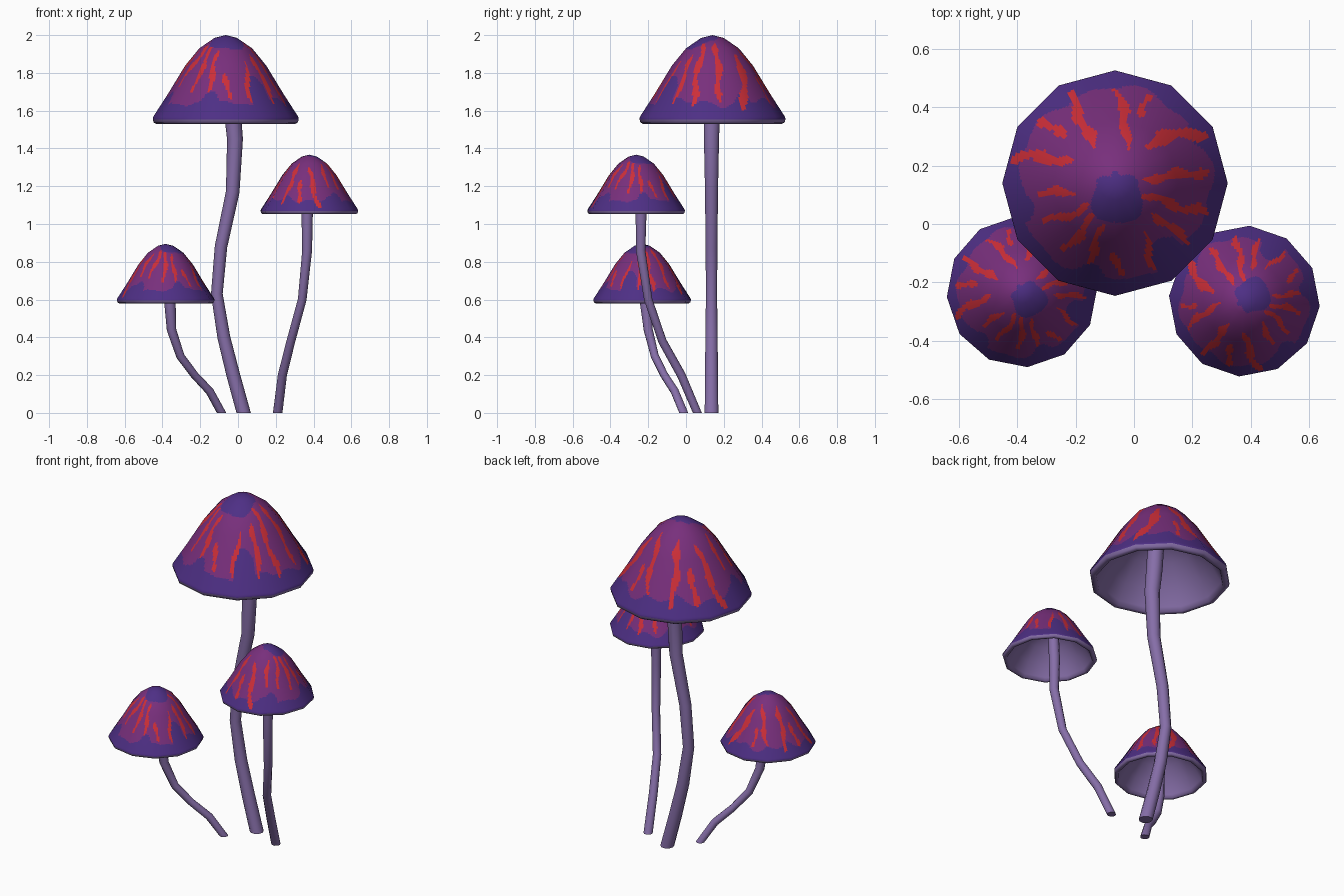
import bpy, bmesh, math
from mathutils import Vector

if "Cube" in bpy.data.objects:
    bpy.data.objects.remove(bpy.data.objects["Cube"])


def material(name, rgb):
    m = bpy.data.materials.new(name)
    lin = [((c / 255 + 0.055) / 1.055) ** 2.4 for c in rgb]
    m.diffuse_color = (*lin, 1)
    m.use_nodes = True
    m.node_tree.nodes["Principled BSDF"].inputs["Base Color"].default_value = m.diffuse_color
    return m


PLUM = material("plum cap", (120, 47, 124))
INDIGO = material("indigo rim", (78, 47, 133))
RED = material("red streaks", (205, 46, 56))
LILAC = material("lilac stem", (134, 110, 168))

SIDES, SUB, RINGS = 12, 14, 70
RADIUS = 0.385
# (radius, height above the cap's lower edge), full-size cap
CAP = [(0, .47), (.06, .455), (.14, .40), (.215, .308), (.305, .16), (.385, .036), (.386, .024)]
UNDER = [(.386, .024), (.382, .008), (.368, 0), (.35, .004), (.34, .03),
         (.29, .12), (.2, .225), (.1, .29), (0, .31)]
# streaks: outer angle, outer radius, inner angle, inner radius, half width (radii as fractions)
STREAKS = [(116, .91, 120, .35, .045), (90, .84, 72, .32, .04), (67, .85, 71, .62, .03),
           (28, .93, 50, .42, .06), (7, .85, 8, .25, .04), (-18, .88, -22, .26, .04),
           (-39, .86, -38, .42, .035), (-66, .85, -60, .5, .03), (-87, .83, -90, .62, .035),
           (251, .76, 254, .38, .035), (233, .76, 237, .33, .035), (208, .73, 220, .3, .035),
           (186, .70, 193, .36, .035), (166, .95, 155, .42, .05), (139, .89, 138, .6, .04)]
# indigo lobes reaching up from the rim: angle, radius, size
LOBES = [(-54, .80, .17), (30, .95, .17), (195, .88, .13), (-105, .86, .12), (100, .98, .12)]


def polar(deg, r):
    return Vector((r * math.cos(math.radians(deg)), r * math.sin(math.radians(deg))))


def cap_colour(p):
    """Material slot for a point on the cap, p in fractions of the cap radius."""
    r, a = p.length, math.atan2(p.y, p.x)
    if (p - Vector((.02, -.14))).length < .23 + .02 * math.sin(5 * a):
        return 1
    for i, (a0, r0, a1, r1, w) in enumerate(STREAKS):
        if r1 < r < r0:
            t = (r - r1) / (r0 - r1)
            mid = polar(a1 + (a0 - a1) * t, r)
            side = Vector((-mid.y, mid.x)).normalized()
            off = (p - mid).dot(side) + .02 * math.sin(17 * r + 2 * i)
            taper = min(1, .35 + 3 * t, .35 + 5 * (1 - t))
            if (p - mid).length < .3 and abs(off) < w * taper * (1 + .3 * math.sin(29 * r + i)):
                return 2
    if r > .85 + .025 * math.sin(5 * a + 1) + .02 * math.sin(11 * a):
        return 1
    if any((p - polar(d, q)).length < s for d, q, s in LOBES):
        return 1
    return 0


def finish(name, bm, mats):
    me = bpy.data.meshes.new(name)
    bmesh.ops.recalc_face_normals(bm, faces=bm.faces)
    for f in bm.faces:
        f.smooth = True
    bm.to_mesh(me)
    bm.free()
    for m in mats:
        me.materials.append(m)
    ob = bpy.data.objects.new(name, me)
    bpy.context.collection.objects.link(ob)
    return ob


def skin(bm, rings):
    """Quads between successive closed rings of vertices."""
    n = len(rings[0])
    for a, b in zip(rings, rings[1:]):
        for i in range(n):
            j = (i + 1) % n
            bm.faces.new((a[i], b[i], b[j], a[j]))


def resample(profile, count):
    """Evenly spaced points along a profile, each with a smoothed normal."""
    pts = [Vector(p) for p in profile]
    nor = []
    for i in range(len(pts)):
        d = pts[min(i + 1, len(pts) - 1)] - pts[max(i - 1, 0)]
        nor.append(Vector((-d.y, d.x)).normalized() if i else Vector((0, 1)))
    lens = [(b - a).length for a, b in zip(pts, pts[1:])]
    out = []
    for k in range(1, count + 1):
        s, i = sum(lens) * k / count, 0
        while i < len(lens) - 1 and s > lens[i]:
            s -= lens[i]
            i += 1
        t = min(1, s / lens[i])
        out.append((pts[i].lerp(pts[i + 1], t), nor[i].lerp(nor[i + 1], t)))
    return out


def build_cap(name, loc, scale, turn):
    # outer cap: a twelve-sided dome cut finely so the markings follow its faces
    bm = bmesh.new()
    rings, normals = [], [Vector((0, 0, 1))]
    top = bm.verts.new((0, 0, CAP[0][1]))
    for p, n in resample(CAP, RINGS):
        ring = []
        for i in range(SIDES * SUB):
            s, t = divmod(i, SUB)
            c = polar(s * 30, 1).lerp(polar(s * 30 + 30, 1), t / SUB)
            ring.append(bm.verts.new((c.x * p.x, c.y * p.x, p.y)))
            d = c.normalized()
            normals.append(Vector((d.x * n.x, d.y * n.x, n.y)).normalized())
        rings.append(ring)
    for i in range(SIDES * SUB):
        bm.faces.new((top, rings[0][i], rings[0][(i + 1) % (SIDES * SUB)]))
    skin(bm, rings)
    for f in bm.faces:
        c = f.calc_center_median()
        f.material_index = cap_colour(c.xy / RADIUS)
    # make sure the open dome faces outward after finishing
    cap = finish(name + "_cap", bm, [PLUM, INDIGO, RED])
    if cap.data.polygons[0].normal.z < 0:
        cap.data.flip_normals()
    cap.data.normals_split_custom_set_from_vertices(normals)

    # rolled lip and hollow underside
    bm = bmesh.new()
    rings = [[bm.verts.new((*(polar(i * 30, r)), z)) for i in range(SIDES)] for r, z in UNDER[:-1]]
    skin(bm, rings)
    centre = bm.verts.new((0, 0, UNDER[-1][1]))
    for i in range(SIDES):
        bm.faces.new((centre, rings[-1][i], rings[-1][(i + 1) % SIDES]))
    under = finish(name + "_underside", bm, [LILAC])
    if under.data.polygons[-1].normal.z > 0:
        under.data.flip_normals()
    for ob in (cap, under):
        ob.location = loc
        ob.scale = (scale,) * 3
        ob.rotation_euler.z = math.radians(turn)


def build_stem(name, path, sides=10):
    # path points: x, y, z, radius
    bm = bmesh.new()
    pts = [Vector(p[:3]) for p in path]
    rings = []
    for k, p in enumerate(pts):
        d = pts[min(k + 1, len(pts) - 1)] - pts[max(k - 1, 0)]
        q = Vector((0, 0, 1)).rotation_difference(d if k else Vector((0, 0, 1)))
        rings.append([bm.verts.new(p + q @ polar(i * 360 / sides, path[k][3]).to_3d())
                      for i in range(sides)])
    skin(bm, rings)
    bm.faces.new(rings[0])
    bm.faces.new(rings[-1])
    ob = finish(name + "_stem", bm, [LILAC])
    bpy.context.view_layer.objects.active = ob
    ob.select_set(True)
    bpy.ops.object.shade_smooth_by_angle(angle=math.radians(50))
    ob.select_set(False)


# tall mushroom
build_cap("tall", (-.065, .14, 1.53), 1, 0)
build_stem("tall", [(.03, .135, 0, .038), (-.025, .135, .2, .036), (-.075, .135, .4, .034),
                    (-.112, .135, .63, .031), (-.09, .135, .88, .033), (-.028, .135, 1.17, .036),
                    (-.016, .135, 1.45, .042), (-.03, .137, 1.6, .045), (-.045, .14, 1.84, .045)])
# middle mushroom on the right
build_cap("middle", (.378, -.264, 1.052), .67, 116)
build_stem("middle", [(.21, .06, 0, .025), (.235, -.025, .2, .024), (.28, -.125, .38, .023),
                      (.34, -.2, .6, .023), (.366, -.24, .86, .026), (.366, -.238, 1.05, .03),
                      (.37, -.245, 1.26, .03)])
# short mushroom on the left
build_cap("short", (-.383, -.232, .58), .67, 34)
build_stem("short", [(-.087, -.012, 0, .025), (-.15, -.06, .115, .022), (-.23, -.115, .2, .021),
                     (-.305, -.165, .3, .022), (-.352, -.2, .44, .025), (-.36, -.215, .58, .03),
                     (-.37, -.222, .78, .03)])
